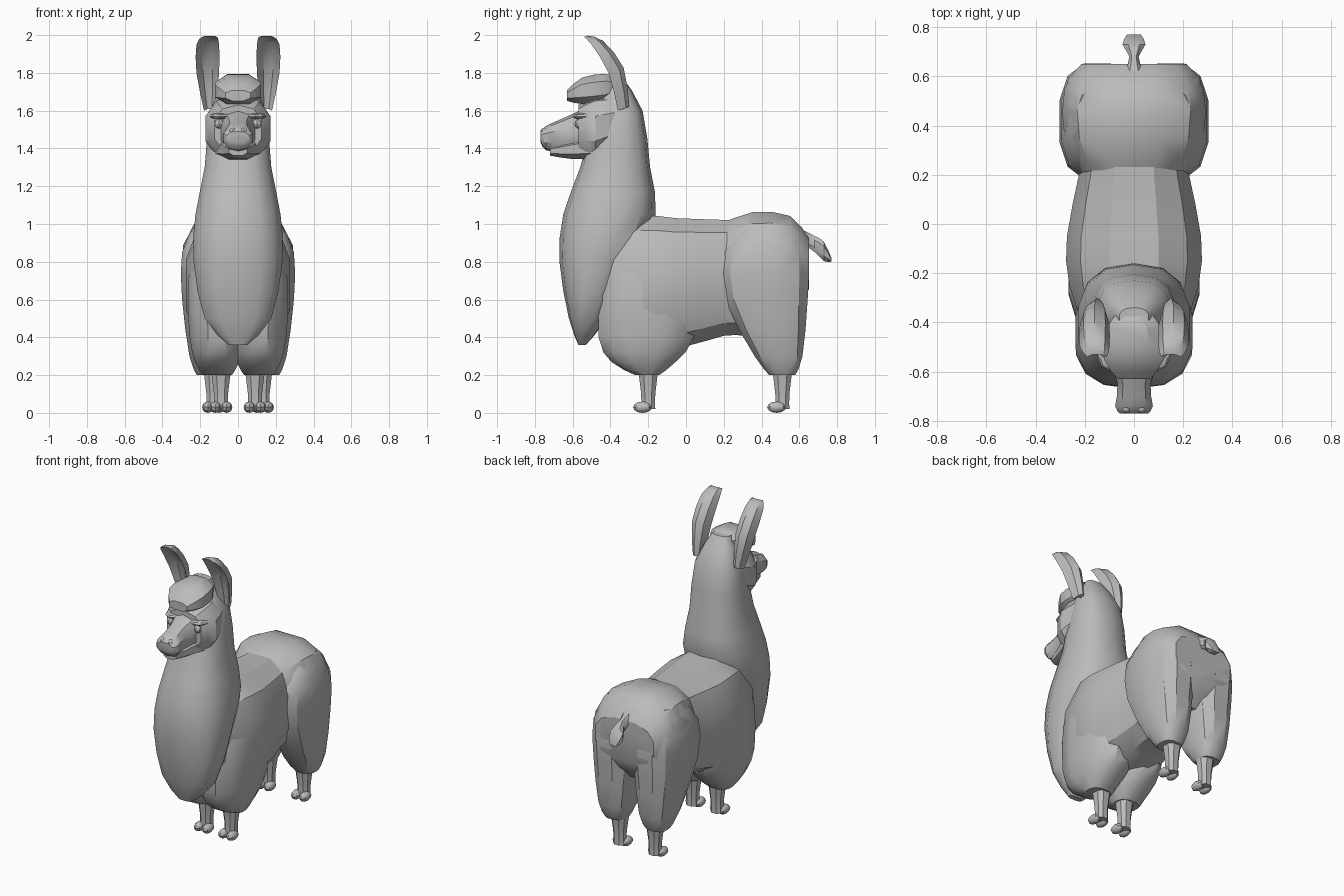
import bpy, bmesh, math

default_cube = bpy.data.objects.get("Cube")
if default_cube:
    bpy.data.objects.remove(default_cube)

# One grey covers the whole animal
wool = bpy.data.materials.new("wool_grey")
wool.use_nodes = True
wool.diffuse_color = (.5, .5, .5, 1)
wool.node_tree.nodes["Principled BSDF"].inputs["Base Color"].default_value = wool.diffuse_color


def finish(name, bm):
    """Turn the bmesh into a named object with the wool material and crisp edges."""
    bmesh.ops.recalc_face_normals(bm, faces=bm.faces)
    mesh = bpy.data.meshes.new(name)
    bm.to_mesh(mesh)
    bm.free()
    mesh.materials.append(wool)
    part = bpy.data.objects.new(name, mesh)
    bpy.context.collection.objects.link(part)
    bpy.ops.object.select_all(action='DESELECT')
    part.select_set(True)
    bpy.context.view_layer.objects.active = part
    bpy.ops.object.shade_smooth_by_angle(angle=math.radians(32))


def skin(name, rings):
    """Bridge matching rings of points and cap both ends."""
    bm = bmesh.new()
    loops = [[bm.verts.new(point) for point in ring] for ring in rings]
    for lower, upper in zip(loops, loops[1:]):
        for i in range(len(lower)):
            bm.faces.new((lower[i - 1], lower[i], upper[i], upper[i - 1]))
    bm.faces.new(loops[0])
    bm.faces.new(loops[-1])
    finish(name, bm)


def refine(rows):
    """Add one smoothly interpolated row between each pair of key rows."""
    result = [rows[0]]
    for i in range(len(rows) - 1):
        before, after = rows[max(i - 1, 0)], rows[min(i + 2, len(rows) - 1)]
        result.append([(9 * (p + q) - o - r) / 16
                       for o, p, q, r in zip(before, rows[i], rows[i + 1], after)])
        result.append(rows[i + 1])
    return result


def signed_power(value, exponent):
    return math.copysign(abs(value) ** exponent, value)


def loft(name, axis, rows, x=0, sides=12, boxiness=2.4):
    """Rounded sections along an axis; each row is position, low, high, half width.

    Along z the low and high values are front and back; along y, bottom and top.
    """
    rings = []
    for position, low, high, half_width in refine(rows):
        ring = []
        for i in range(sides):
            turn = math.tau * (i + .5) / sides
            across = x + half_width * signed_power(math.cos(turn), 2 / boxiness)
            other = (low + high) / 2 + (high - low) / 2 * signed_power(math.sin(turn), 2 / boxiness)
            ring.append((across, other, position) if axis == "z" else (across, position, other))
        rings.append(ring)
    skin(name, rings)


def pebble(name, centre, radii):
    """Low-poly ellipsoid."""
    bm = bmesh.new()
    bmesh.ops.create_uvsphere(bm, u_segments=8, v_segments=6, radius=1)
    bmesh.ops.scale(bm, vec=radii, verts=bm.verts)
    bmesh.ops.translate(bm, vec=centre, verts=bm.verts)
    finish(name, bm)


def ear(name, side):
    """Scoop opening forward, swept up and towards the face."""
    outer = [math.pi * i / 4 for i in range(5)]
    section = [(math.cos(turn), math.sin(turn)) for turn in outer]
    section += [(.6 * u, .3 + .2 * v) for u, v in reversed(section[1:-1])]
    # Height, front edge, depth, centre across, half width
    rows = [(1.6, -.36, .06, .15, .03), (1.8, -.41, .08, .16, .06),
            (1.95, -.5, .06, .16, .06), (1.99, -.54, .02, .15, .04)]
    skin(name, [[(side * (middle + u * half), front + v * depth, height + v * depth / 3)
                 for u, v in section]
                for height, front, depth, middle, half in refine(rows)])


# Trunk and rump
loft("trunk", "y", [(-.5, .5, .95, .18), (-.25, .32, 1.05, .27), (-.05, .33, 1.04, .28),
                    (.2, .4, 1.03, .23), (.3, .4, 1.03, .22)], boxiness=2.6)
loft("rump", "y", [(.17, .45, 1, .2), (.35, .5, 1.07, .29),
                   (.55, .5, 1.05, .29), (.65, .65, .93, .22)], boxiness=2.6)

# Neck flowing down into the chest fleece
loft("neck_and_chest", "z", [(.36, -.57, -.53, .05), (.5, -.62, -.42, .18),
                             (.8, -.67, -.28, .24), (1.05, -.65, -.16, .23),
                             (1.3, -.56, -.19, .18), (1.6, -.48, -.23, .15),
                             (1.78, -.42, -.34, .06)], sides=14, boxiness=2.5)

# Head
loft("cheeks", "y", [(-.36, 1.4, 1.68, .15), (-.48, 1.33, 1.68, .18),
                     (-.57, 1.37, 1.63, .13)], sides=10)
loft("muzzle", "y", [(-.5, 1.37, 1.63, .12), (-.65, 1.38, 1.56, .07),
                     (-.74, 1.39, 1.52, .08), (-.77, 1.43, 1.49, .06)], sides=10)
loft("lower_jaw", "y", [(-.5, 1.34, 1.47, .13), (-.6, 1.34, 1.45, .09),
                        (-.72, 1.36, 1.41, .05)], sides=8)
loft("forelock", "y", [(-.63, 1.65, 1.71, .07), (-.55, 1.63, 1.78, .13),
                       (-.43, 1.64, 1.8, .12), (-.37, 1.68, 1.78, .08)], sides=8)

for label, side in (("left", 1), ("right", -1)):
    ear(label + "_ear", side)
    pebble(label + "_eye", (side * .1, -.55, 1.53), (.03, .04, .03))
    pebble(label + "_brow", (side * .09, -.53, 1.57), (.06, .07, .02))
    pebble(label + "_nostril", (side * .03, -.75, 1.49), (.02, .02, .02))

    # Woolly upper legs
    loft(label + "_shoulder", "z", [(.2, -.27, -.14, .08), (.27, -.4, -.05, .12),
                                    (.4, -.47, .05, .15), (.7, -.46, .08, .16),
                                    (.9, -.4, 0, .1)], x=side * .11)
    loft(label + "_haunch", "z", [(.2, .44, .58, .07), (.3, .36, .62, .11),
                                  (.6, .2, .65, .15), (.85, .19, .65, .15),
                                  (1, .32, .55, .08)], x=side * .15, boxiness=2.6)

    # Lower legs, each with two toes
    for place, y, x in (("front", -.2, side * .09), ("rear", .51, side * .13)):
        leg = label + "_" + place
        loft(leg + "_shin", "z", [(height, y - radius, y + radius, radius)
                                  for height, radius in ((.02, .04), (.1, .04), (.25, .06))],
             x=x, sides=8)
        for toe, offset in (("_inner_toe", -side * .03), ("_outer_toe", side * .03)):
            pebble(leg + toe, (x + offset, y - .03, .03), (.03, .05, .03))

# Short flared tail
loft("tail", "y", [(.62, .89, .97, .04), (.68, .85, .94, .02),
                   (.73, .8, .91, .05), (.77, .8, .82, .03)], sides=8)
